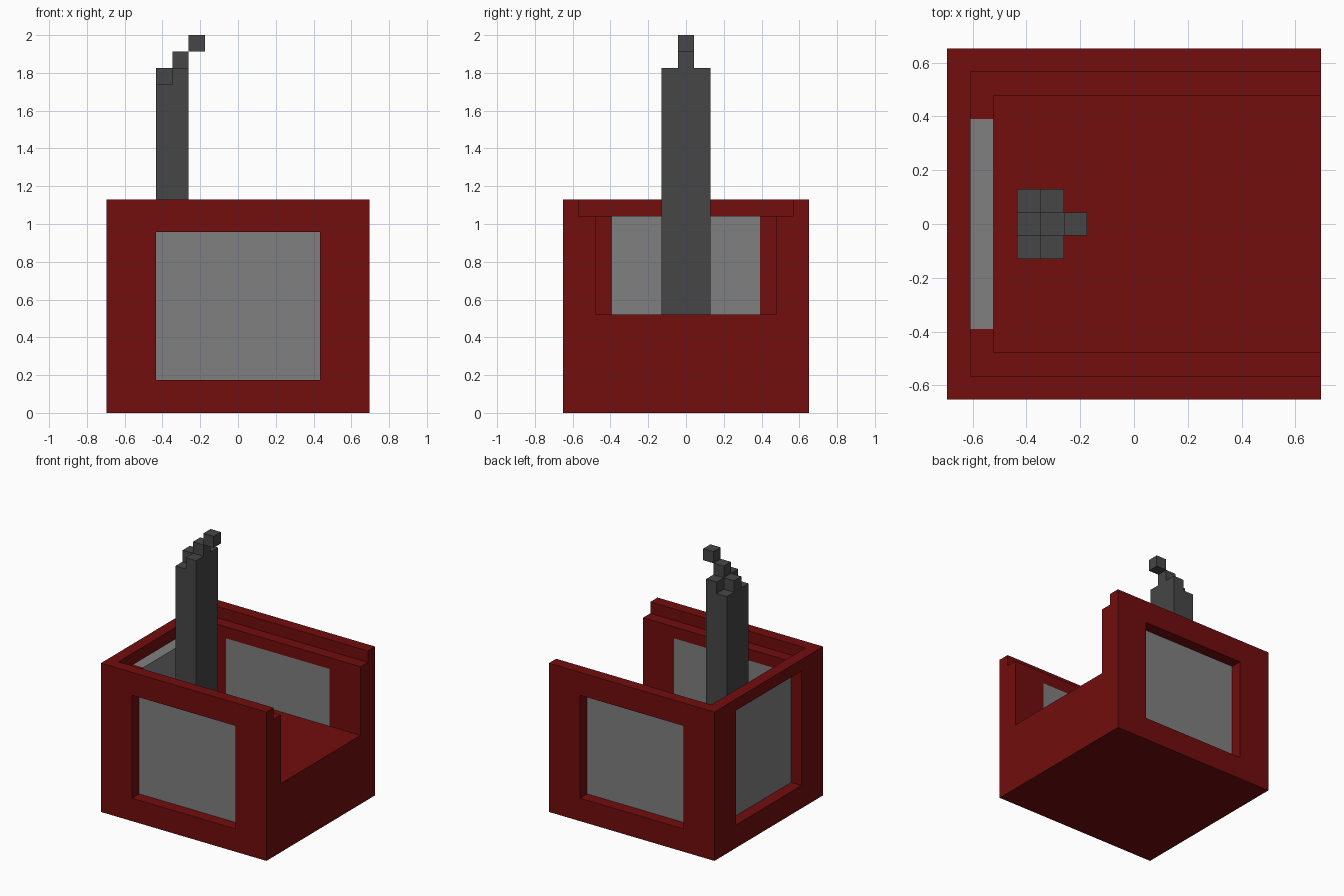
import bpy
import bmesh
from mathutils import Vector

if "Cube" in bpy.data.objects:
    bpy.data.objects.remove(bpy.data.objects["Cube"])

U = 2 / 23  # one block of the grid


def material(name, r, g, b):
    m = bpy.data.materials.new(name)
    m.diffuse_color = (r, g, b, 1)
    m.use_nodes = True
    m.node_tree.nodes["Principled BSDF"].inputs["Base Color"].default_value = m.diffuse_color
    return m


RED = material("dark_red", 0.168, 0.004, 0.004)
GLASS = material("window_grey", 0.216, 0.216, 0.216)
IRON = material("charcoal", 0.061, 0.061, 0.061)


def blocks(name, mat, *boxes):
    """One object made of boxes given by low and high corner in grid units."""
    bm = bmesh.new()
    for lo, hi in boxes:
        lo, hi = Vector(lo), Vector(hi)
        for v in bmesh.ops.create_cube(bm, size=1)["verts"]:
            v.co = Vector((lo[i] if v.co[i] < 0 else hi[i]) for i in range(3)) * U
    me = bpy.data.meshes.new(name)
    bm.to_mesh(me)
    bm.free()
    me.materials.append(mat)
    ob = bpy.data.objects.new(name, me)
    bpy.context.collection.objects.link(ob)
    return ob


# Red body: cut to an open tray with a stepped rim, then window recesses
body = blocks("body_shell", RED, ((-8, -7.5, 0), (8, 7.5, 13)))
cuts = [
    ("interior_cutter", (-6, -5.5, 6), (9, 5.5, 14)),
    ("rim_step_cutter", (-7, -6.5, 12), (9, 6.5, 14)),
    ("front_window_cutter", (-5, -9, 2), (5, -5.5, 11)),
    ("back_window_cutter", (-5, 5.5, 2), (5, 9, 11)),
    ("left_window_cutter", (-9, -4.5, 2), (-6, 4.5, 12)),
]
for name, lo, hi in cuts:
    cutter = blocks(name, RED, (lo, hi))
    cutter.hide_render = True
    cutter.hide_set(True)
    mod = body.modifiers.new(name, 'BOOLEAN')
    mod.operation = 'DIFFERENCE'
    mod.solver = 'EXACT'
    mod.object = cutter

# Window panels, set one block in and flush with the inside
blocks("front_window", GLASS, ((-5, -6.5, 2), (5, -5.5, 11)))
blocks("back_window", GLASS, ((-5, 5.5, 2), (5, 6.5, 11)))
blocks("left_window", GLASS, ((-7, -4.5, 2), (-6, 4.5, 12)))

# Chimney column: stepped top, highest in the middle toward +x
blocks("chimney", IRON,
       *[((x, y - .5, 6), (x + 1, y + .5, 25 + x - abs(y) + (0 if x == -5 else 1 - 1) + 1))
         for x in (-5, -4) for y in (-1, 0, 1)])
blocks("chimney_tip", IRON, ((-3, -.5, 22), (-2, .5, 23)))
